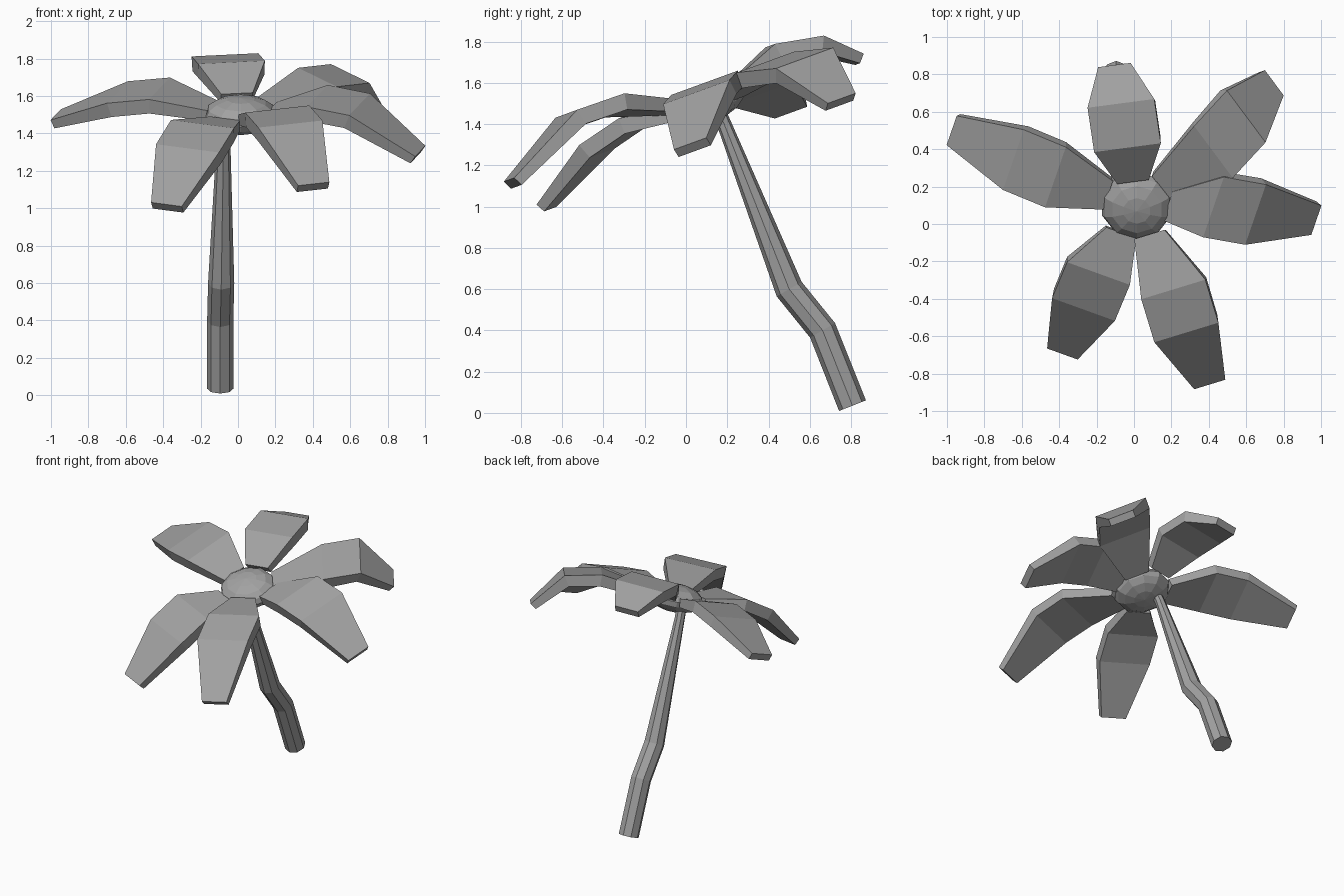
import bpy, bmesh, math
from mathutils import Vector, Matrix

if "Cube" in bpy.data.objects:
    bpy.data.objects.remove(bpy.data.objects["Cube"], do_unlink=True)

grey = bpy.data.materials.new("plain grey")
grey.use_nodes = True
grey.diffuse_color = (0.36, 0.36, 0.36, 1)
grey.node_tree.nodes["Principled BSDF"].inputs["Base Color"].default_value = grey.diffuse_color

HEART = Vector((0.015, 0.1, 1.5))   # middle of the flower head
TILT = math.radians(20)             # the head leans towards the front


def finish(bm, name):
    bmesh.ops.recalc_face_normals(bm, faces=bm.faces)
    mesh = bpy.data.meshes.new(name)
    bm.to_mesh(mesh)
    bm.free()
    mesh.materials.append(grey)
    obj = bpy.data.objects.new(name, mesh)
    bpy.context.collection.objects.link(obj)
    return obj


def loft(name, rings):
    """Join matching rings of points into a closed, flat-faced solid."""
    bm = bmesh.new()
    loops = [[bm.verts.new(p) for p in ring] for ring in rings]
    for a, b in zip(loops, loops[1:]):
        count = len(a)
        for i in range(count):
            j = (i + 1) % count
            bm.faces.new((a[i], a[j], b[j], b[i]))
    bm.faces.new(loops[0])
    bm.faces.new(loops[-1])
    return finish(bm, name)


def tangents(path):
    last = len(path) - 1
    result = []
    for i, p in enumerate(path):
        before = (p - path[max(i - 1, 0)]).normalized()
        after = (path[min(i + 1, last)] - p).normalized()
        result.append((before + after).normalized())
    return result


def petal(name, angle, *points):
    """Thick bent blade; angle turns its width within the tilted head."""
    path = [Vector(p) for p in points]
    path.insert(0, HEART + (path[0] - HEART).normalized() * 0.17)
    a = math.radians(angle)
    across = Matrix.Rotation(TILT, 3, 'X') @ Vector((math.cos(a), math.sin(a), 0))
    widths = (0.17, 0.36, 0.36, 0.175)
    depths = (0.06, 0.08, 0.08, 0.05)
    rings = []
    for p, t, width, depth in zip(path, tangents(path), widths, depths):
        normal = across.cross(t).normalized()
        if normal.z < 0:
            normal.negate()
        side, down = across * width / 2, normal * depth
        rings.append((p - side, p + side, p + side - down, p - side - down))
    return loft(name, rings)


# Six petals around the head
petal("right_petal", 72, (-0.42, 0.25, 1.64), (-0.645, 0.343, 1.62), (-0.975, 0.5, 1.5))
petal("left_petal", 72, (0.425, 0.09, 1.6), (0.65, 0.05, 1.555), (0.975, 0.02, 1.305))
petal("back_left_petal", 125, (0.425, 0.385, 1.7), (0.6, 0.575, 1.72), (0.75, 0.755, 1.525))
petal("front_left_petal", 18, (0.21, -0.35, 1.53), (0.28, -0.58, 1.45), (0.405, -0.858, 1.13))
petal("front_right_petal", -21, (-0.19, -0.265, 1.45), (-0.27, -0.457, 1.32), (-0.383, -0.695, 1.02))
petal("back_petal", 8, (-0.035, 0.408, 1.78), (-0.07, 0.645, 1.82), (-0.105, 0.85, 1.737))

# Flattened faceted flower centre
bm = bmesh.new()
bmesh.ops.create_uvsphere(bm, u_segments=10, v_segments=8, radius=1)
bmesh.ops.transform(bm, verts=bm.verts, matrix=Matrix.Translation(HEART)
                    @ Matrix.Rotation(TILT, 4, 'X') @ Matrix.Diagonal((0.195, 0.19, 0.095, 1)))
finish(bm, "flower_centre")

# Eight-sided stem with a kink, thinner at the top
stem_path = [Vector(p) for p in ((-0.095, 0.807, 0.035), (-0.095, 0.662, 0.4),
                                 (-0.09, 0.5, 0.6), (-0.077, 0.185, 1.4), (-0.07, 0.15, 1.48))]
stem_rings = []
for p, t, radius in zip(stem_path, tangents(stem_path), (0.07, 0.07, 0.07, 0.035, 0.035)):
    u = Vector((1, 0, 0))
    v = t.cross(u).normalized()
    turns = [math.tau * k / 8 for k in range(8)]
    stem_rings.append([p + (u * math.cos(a) + v * math.sin(a)) * radius for a in turns])
loft("stem", stem_rings)
